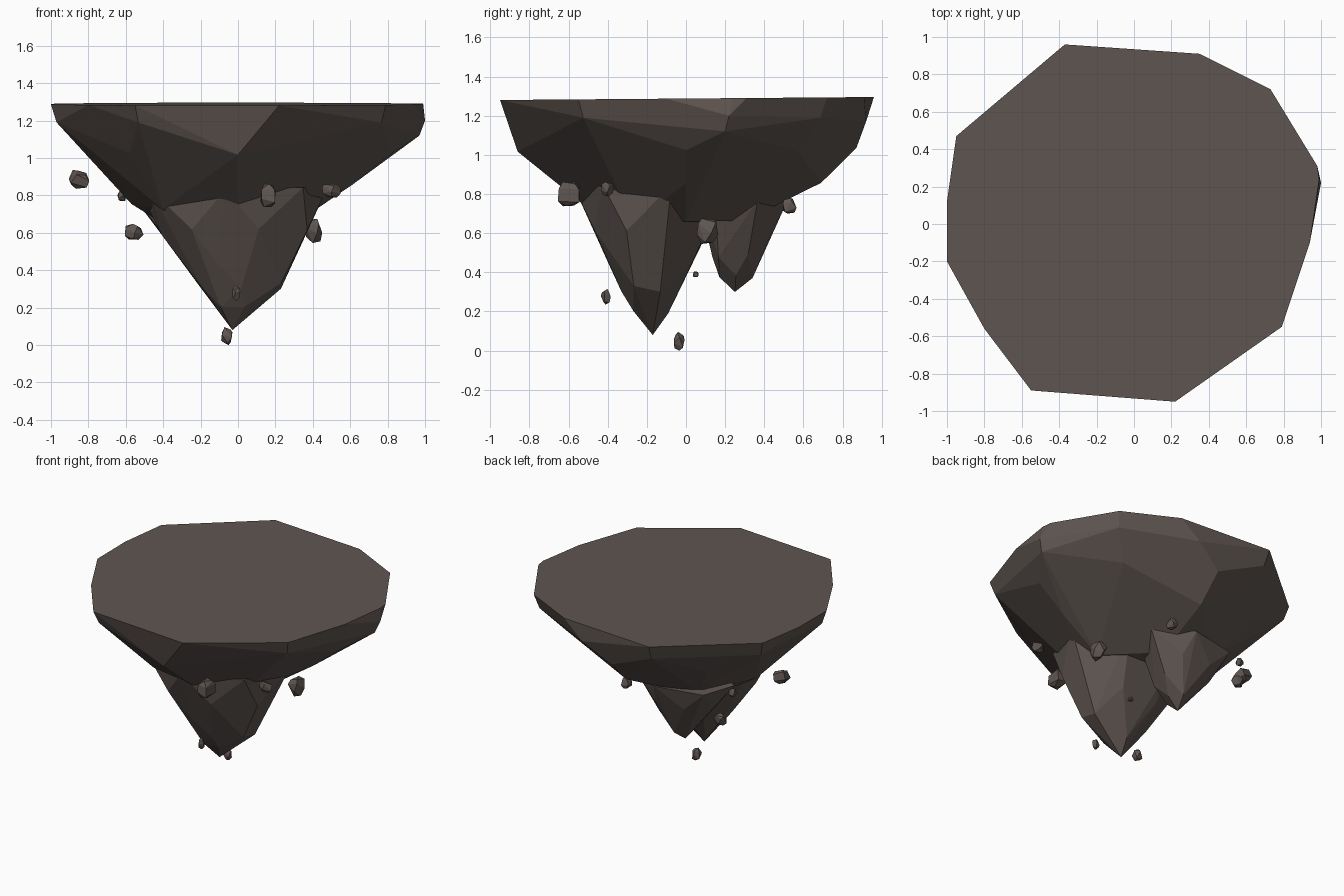
import bpy, bmesh, math, random
from mathutils import Vector, Euler

if "Cube" in bpy.data.objects:
    bpy.data.objects.remove(bpy.data.objects["Cube"])

random.seed(7)
stone = bpy.data.materials.new("stone")
stone.diffuse_color = (0.115, 0.092, 0.082, 1)
stone.use_nodes = True
stone.node_tree.nodes["Principled BSDF"].inputs["Base Color"].default_value = stone.diffuse_color


def hull(name, points):
    """Faceted convex lump through a set of points."""
    bm = bmesh.new()
    for p in points:
        bm.verts.new(p)
    res = bmesh.ops.convex_hull(bm, input=bm.verts)
    junk = [g for g in set(res["geom_interior"] + res["geom_unused"])
            if isinstance(g, bmesh.types.BMVert)]
    bmesh.ops.delete(bm, geom=junk, context='VERTS')
    bmesh.ops.dissolve_limit(bm, angle_limit=math.radians(5), verts=bm.verts, edges=bm.edges)
    bmesh.ops.recalc_face_normals(bm, faces=bm.faces)
    me = bpy.data.meshes.new(name)
    bm.to_mesh(me)
    bm.free()
    ob = bpy.data.objects.new(name, me)
    bpy.context.collection.objects.link(ob)
    me.materials.append(stone)
    return ob


def ring(z, x0, x1, y0, y1, n, phase=0.0, jit=0.05, dz=0.02):
    """Uneven polygon fitted exactly into a rectangle at height z."""
    pts = []
    for i in range(n):
        a = math.tau * (i + phase) / n
        r = 1 + random.uniform(-jit, jit)
        pts.append((r * math.cos(a), r * math.sin(a)))
    xs, ys = [p[0] for p in pts], [p[1] for p in pts]
    fit = lambda v, a, b, lo, hi: lo + (v - a) / (b - a) * (hi - lo)
    return [(fit(x, min(xs), max(xs), x0, x1), fit(y, min(ys), max(ys), y0, y1),
             z + random.uniform(-dz, dz)) for x, y in pts]


def compass(z, radii):
    """Ring given by its reach in equal steps round from +x."""
    n = len(radii)
    return [(r * math.cos(math.tau * i / n), r * math.sin(math.tau * i / n),
             z + random.uniform(-0.015, 0.015)) for i, r in enumerate(radii)]


# island body: flat top and tapering underside
outline = [(-0.37, 0.96), (0.35, 0.91), (0.73, 0.72), (0.98, 0.31), (0.99, 0.24), (0.94, -0.1),
           (0.79, -0.55), (0.22, -0.95), (-0.55, -0.89), (-0.80, -0.56), (-1.0, -0.2),
           (-1.0, 0.12), (-0.95, 0.47), (-0.68, 0.71)]
body = hull("island_body",
            [(x, y, 1.288 + 0.008 * y) for x, y in outline]
            + [(x * 0.97, y * 0.955, 1.19) for x, y in outline[::2]]
            + [(1.0, 0.22, 1.2), (0.97, 0.2, 1.12), (0.2, 0.92, 1.17)]
            + compass(1.03, [0.82, 0.81, 0.87, 0.80, 0.82, 0.82, 0.86, 0.70])
            + compass(0.87, [0.61, 0.57, 0.69, 0.64, 0.67, 0.68, 0.60, 0.52])
            + compass(0.74, [0.44, 0.38, 0.46, 0.52, 0.57, 0.57, 0.53, 0.43])
            + compass(0.67, [0.32, 0.22, 0.30, 0.43, 0.42, 0.48, 0.42, 0.35]))

# large hanging spike, flaring into the body
main = hull("main_spike",
            ring(0.84, -0.54, 0.48, -0.57, 0.22, 7, 0.2)
            + ring(0.61, -0.41, 0.37, -0.47, 0.10, 7, 0.6)
            + ring(0.45, -0.28, 0.31, -0.39, 0.04, 6, 0.1)
            + ring(0.32, -0.20, 0.23, -0.33, -0.06, 6, 0.5)
            + ring(0.19, -0.12, 0.08, -0.27, -0.09, 5, 0.2)
            + [(-0.03, -0.17, 0.08)])

# smaller spike behind it
rear = hull("rear_spike",
            ring(0.78, -0.55, 0.16, 0.06, 0.52, 6, 0.3)
            + ring(0.61, -0.41, 0.05, 0.12, 0.44, 6, 0.0)
            + ring(0.49, -0.31, 0.00, 0.135, 0.385, 5, 0.4)
            + ring(0.39, -0.24, -0.08, 0.17, 0.34, 5, 0.0)
            + [(-0.17, 0.25, 0.30)])

# merge into one rock
bpy.context.view_layer.objects.active = body
for part in (main, rear):
    mod = body.modifiers.new("merge", 'BOOLEAN')
    mod.operation = 'UNION'
    mod.solver = 'EXACT'
    mod.object = part
    bpy.ops.object.modifier_apply(modifier=mod.name)
    bpy.data.objects.remove(part)

# loose floating stones: centre, then width, depth, height
stones = [((-0.85, 0.11, 0.885), (0.11, 0.10, 0.10)),
          ((0.405, 0.11, 0.61), (0.09, 0.11, 0.13)),
          ((0.50, -0.40, 0.825), (0.10, 0.07, 0.075)),
          ((0.16, -0.60, 0.80), (0.08, 0.11, 0.125)),
          ((-0.01, -0.41, 0.275), (0.045, 0.05, 0.08)),
          ((-0.06, -0.035, 0.048), (0.06, 0.055, 0.096)),
          ((-0.555, 0.40, 0.605), (0.10, 0.06, 0.085)),
          ((-0.62, 0.35, 0.80), (0.05, 0.06, 0.06)),
          ((0.11, 0.53, 0.74), (0.06, 0.07, 0.08)),
          ((0.07, 0.05, 0.39), (0.03, 0.03, 0.03))]
for i, (c, s) in enumerate(stones):
    pts = []
    for z, k, n in ((-0.5, 0.5, 3), (-0.2, 1, 4), (0.3, 0.95, 4), (0.5, 0.6, 3)):
        pts += [Vector(p) for p in ring(z, -k / 2, k / 2, -k / 2, k / 2, n, random.random(), 0.1, 0.06)]
    turn = Euler([random.uniform(-0.4, 0.4) for _ in range(3)])
    pts = [turn.to_matrix() @ p for p in pts]
    # refit to the exact size after tilting
    lo = [min(p[k] for p in pts) for k in range(3)]
    hi = [max(p[k] for p in pts) for k in range(3)]
    hull(f"floating_stone_{i + 1}",
         [tuple(c[k] + ((p[k] - lo[k]) / (hi[k] - lo[k]) - 0.5) * s[k] for k in range(3)) for p in pts])
